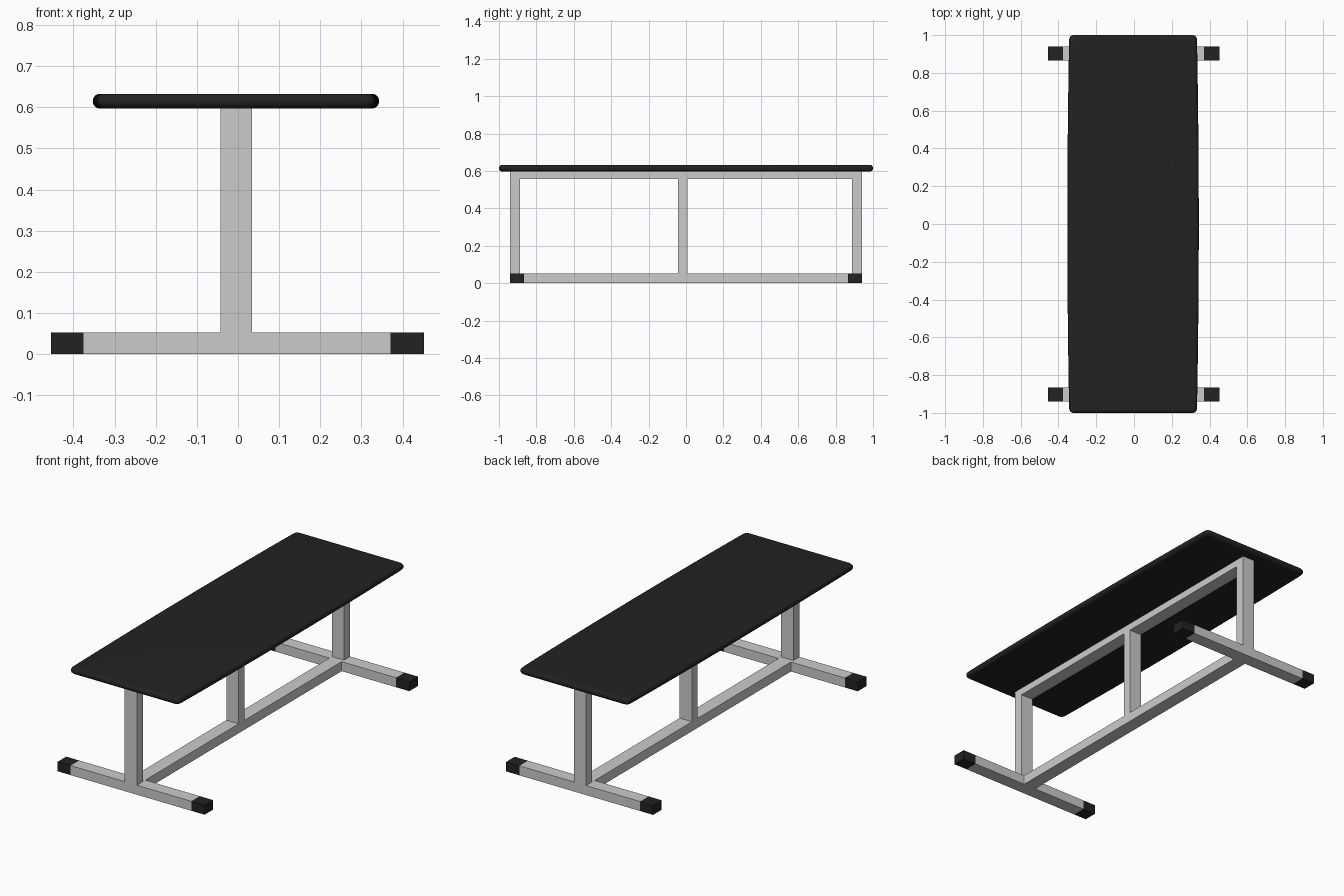
import bpy, bmesh, math

if "Cube" in bpy.data.objects:
    bpy.data.objects.remove(bpy.data.objects["Cube"])


def material(name, v):
    m = bpy.data.materials.new(name)
    m.diffuse_color = (v, v, v, 1)
    m.use_nodes = True
    m.node_tree.nodes["Principled BSDF"].inputs["Base Color"].default_value = m.diffuse_color
    return m


STEEL = material("grey steel", 0.6)
BLACK = material("black", 0.016)


def finish(name, bm, mat):
    bmesh.ops.recalc_face_normals(bm, faces=bm.faces)
    me = bpy.data.meshes.new(name)
    bm.to_mesh(me)
    bm.free()
    me.materials.append(mat)
    ob = bpy.data.objects.new(name, me)
    bpy.context.collection.objects.link(ob)
    return ob


def box(name, x, y, z, mat):
    bm = bmesh.new()
    bmesh.ops.create_cube(bm, size=1)
    for v in bm.verts:
        v.co = [(r[0] + r[1]) / 2 + c * (r[1] - r[0])
                for c, r in zip(v.co, (x, y, z))]
    return finish(name, bm, mat)


POST_X = (-0.042, 0.034)
H = 0.053          # base height
TOP = 0.597        # underside of table top

# feet with black end caps
for label, y in (("front", (-0.94, -0.865)), ("back", (0.865, 0.94))):
    box(label + "_foot", (-0.375, 0.37), y, (0, H), STEEL)
    box(label + "_left_cap", (-0.455, -0.375), y, (0, H), BLACK)
    box(label + "_right_cap", (0.37, 0.452), y, (0, H), BLACK)

# posts
for label, y in (("front", (-0.94, -0.887)), ("middle", (-0.043, 0.007)),
                 ("back", (0.887, 0.94))):
    z1 = 0.557 if label == "middle" else TOP
    box(label + "_post", POST_X, y, (H, z1), STEEL)

# lengthwise beams
box("base_beam", POST_X, (-0.865, 0.865), (0, H), STEEL)
box("upper_beam", POST_X, (-0.887, 0.887), (0.557, TOP), STEEL)


# table top: gently bowed sides, rounded corners, rounded edge
def half_width(y):
    return 0.348 - 0.01 * y * y


def outline(inset):
    R = 0.022
    right = []
    for i in range(5):
        a = math.radians(-90 + i * 22.5)
        right.append((half_width(1) - R + R * math.cos(a), -1 + R + R * math.sin(a)))
    right += [(half_width(y), y) for y in [-0.9 + 0.15 * i for i in range(13)]]
    right += [(x, -y) for x, y in reversed(right[:5])]
    pts = right + [(-x, -y) for x, y in right]
    return [(x * (1 - inset / 0.348) - 0.005, y * (1 - inset)) for x, y in pts]


bm = bmesh.new()
rings = []
for i in range(9):
    a = math.radians(-90 + i * 22.5)
    z = 0.615 + 0.018 * math.sin(a)
    rings.append([bm.verts.new((x, y, z))
                  for x, y in outline(0.017 * (1 - math.cos(a)))])
n = len(rings[0])
for lo, hi in zip(rings, rings[1:]):
    for j in range(n):
        k = (j + 1) % n
        bm.faces.new((lo[j], lo[k], hi[k], hi[j]))
bm.faces.new(rings[0][::-1])
bm.faces.new(rings[-1])
top = finish("table_top", bm, BLACK)
bpy.context.view_layer.objects.active = top
top.select_set(True)
bpy.ops.object.shade_smooth_by_angle(angle=math.radians(35))
